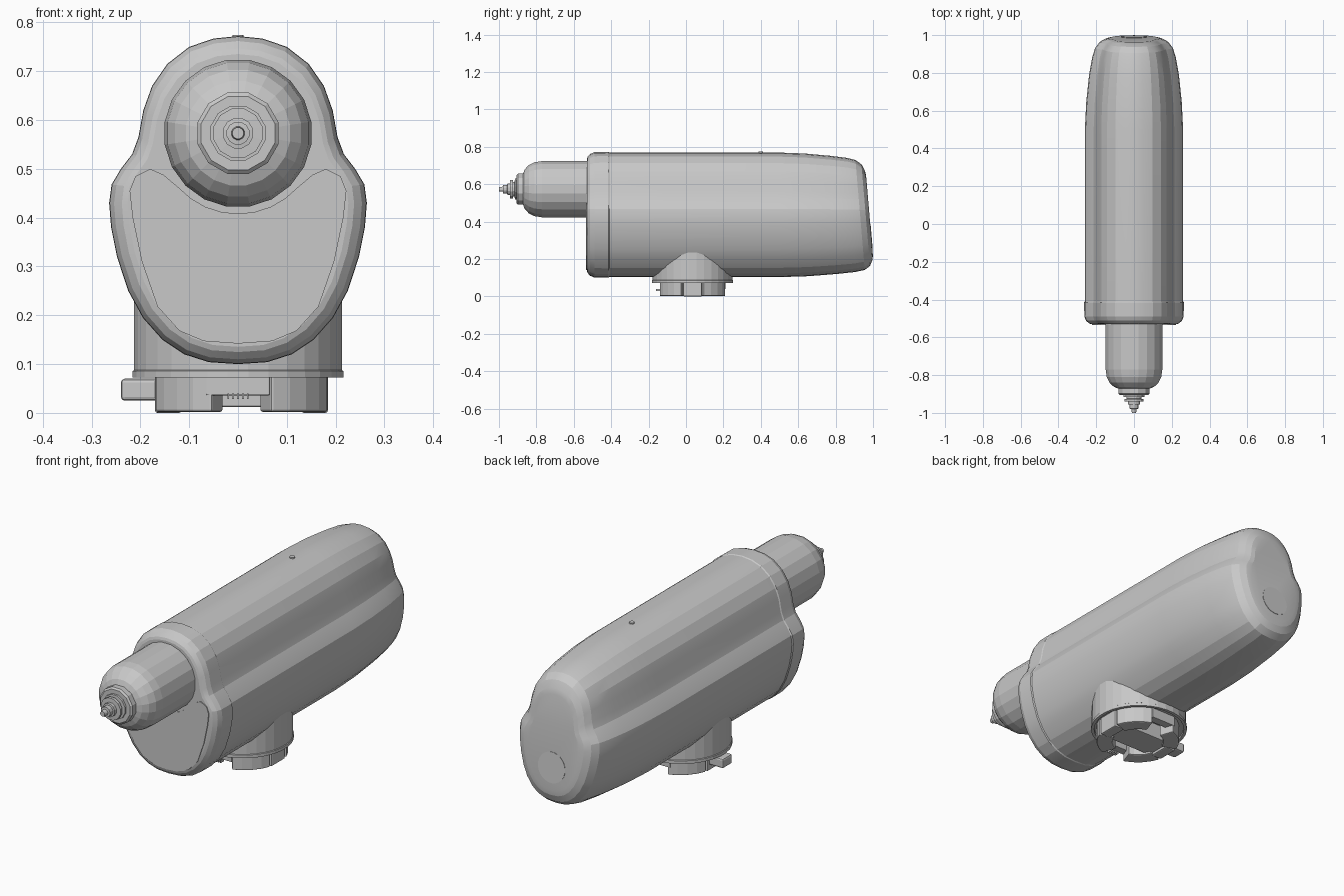
import bpy, bmesh, math
from mathutils import Matrix, Vector

if "Cube" in bpy.data.objects:
    bpy.data.objects.remove(bpy.data.objects["Cube"])

grey = bpy.data.materials.new("mid grey")
grey.diffuse_color = (0.58, 0.58, 0.58, 1)
grey.use_nodes = True
grey.node_tree.nodes["Principled BSDF"].inputs["Base Color"].default_value = grey.diffuse_color


def loft(name, rings, smooth=None):
    """Skin a list of closed rings and cap both ends."""
    bm = bmesh.new()
    vs = [[bm.verts.new(p) for p in r] for r in rings]
    n = len(vs[0])
    for a, b in zip(vs, vs[1:]):
        for i in range(n):
            j = (i + 1) % n
            bm.faces.new((a[i], a[j], b[j], b[i]))
    bm.faces.new(vs[0][::-1])
    bm.faces.new(vs[-1])
    bmesh.ops.recalc_face_normals(bm, faces=bm.faces)
    me = bpy.data.meshes.new(name)
    bm.to_mesh(me)
    bm.free()
    me.materials.append(grey)
    ob = bpy.data.objects.new(name, me)
    bpy.context.collection.objects.link(ob)
    if smooth:
        bpy.context.view_layer.objects.active = ob
        ob.select_set(True)
        bpy.ops.object.shade_smooth_by_angle(angle=math.radians(smooth))
        ob.select_set(False)
    return ob


def circle(r, n):
    return [(r * math.cos(2 * math.pi * (i + .5) / n), r * math.sin(2 * math.pi * (i + .5) / n)) for i in range(n)]


def lathe_y(name, prof, n, zc=0.573):
    return loft(name, [[(x, y, zc + z) for x, z in circle(r, n)] for y, r in prof])


def prism_z(name, outline, z0, z1, bevel=0):
    ob = loft(name, [[(x, y, z) for x, y in outline] for z in (z0, z1)])
    if bevel:
        m = ob.modifiers.new("bevel", 'BEVEL')
        m.width, m.segments = bevel, 2
    return ob


def rect(x0, x1, y0, y1):
    return [(x0, y0), (x1, y0), (x1, y1), (x0, y1)]


def mirrored(half):
    """Half outline from bottom to top, both ends on the axis."""
    return half + [(-x, z) for x, z in half[-2:0:-1]]


# main housing: keyhole-like section swept along y
section = mirrored([(0, .10), (.06, .104), (.11, .12), (.155, .15), (.195, .195), (.225, .25),
                    (.248, .32), (.26, .38), (.264, .43), (.259, .468), (.24, .50), (.217, .53),
                    (.204, .565), (.194, .62), (.176, .67), (.145, .715), (.10, .75), (.05, .767), (0, .772)])
stations = [(-.53, .038, .036, 0), (-.526, .026, .025, 0), (-.512, .010, .010, 0), (-.49, .001, .001, 0),
            (-.415, 0, 0, 0), (-.41, .004, .003, 0), (.50, .004, .003, 0), (.65, .011, .008, .3),
            (.80, .026, .02, .6), (.90, .043, .031, .85), (.95, .058, .042, 1), (.98, .08, .064, 1),
            (.995, .108, .095, 1), (1.0, .13, .12, 1)]
rings = []
for y, dx, dz, tilt in stations:
    ring = []
    for x, z in section:
        zz = .43 + (z - .43) * (1 - dz / .335)
        ring.append((x * (1 - dx / .264), y - tilt * .085 * (zz - .21), zz))
    rings.append(ring)
loft("housing", rings, 14)

# front cover panel, cut out around the nose
arc = [(.165 * math.cos(math.radians(a)), .573 + .165 * math.sin(math.radians(a))) for a in (-42, -54, -66, -78, -90)]
panel = mirrored([(0, .142), (.07, .147), (.12, .168), (.165, .218), (.197, .31), (.216, .40),
                  (.222, .455), (.210, .485), (.18, .50), (.153, .488)] + arc)
loft("front_panel", [[(x, y, z) for x, z in panel] for y in (-.525, -.534)])

# nose barrel, collar and stepped tip
lathe_y("nose_barrel", [(-.50, .152), (-.77, .152), (-.81, .146), (-.84, .131), (-.862, .108), (-.872, .082)], 20)
lathe_y("nose_collar", [(-.86, .078), (-.872, .086), (-.898, .086), (-.905, .078)], 12)
lathe_y("nose_tip", [(-.90, .058), (-.915, .058), (-.916, .04), (-.925, .04), (-.926, .052), (-.94, .052),
                     (-.941, .032), (-.955, .032), (-.956, .024), (-.978, .024), (-.979, .014), (-1.0, .012)], 12)

# mounting pedestal with a rimmed flange
CY = .035
disc = [(x, y + CY) for x, y in circle(.214, 32)]
prism_z("pedestal", disc, .088, .24)
flange = []
for r, z in ((.20, .095), (.217, .086), (.217, .072), (.203, .072), (.203, .083)):
    flange.append([(x, y + CY, z) for x, y in circle(r, 32)])
loft("flange", flange)

# bayonet lugs below the flange
for i, mid in enumerate((45, 135, 225, 315)):
    outer = [math.radians(mid + a) for a in (-26, -13, 0, 13, 26)]
    pts = [(.007 + .187 * math.cos(a), CY + .187 * math.sin(a)) for a in outer]
    pts += [(.007 + .115 * math.cos(a), CY + .115 * math.sin(a)) for a in outer[::-1]]
    prism_z(f"lug_{i + 1}", pts, .002, .09, .005)
for s in (-1, 1):
    prism_z("side_lug", rect(.007 + s * .15 - .027, .007 + s * .15 + .027, CY - .05, CY + .05), 0, .09, .005)
    prism_z("end_bridge", rect(-.065, .065, CY + s * .155 - .02, CY + s * .155 + .02), .036, .09, .003)
prism_z("connector_plate", rect(-.13, .14, CY - .07, CY + .07), .012, .09, .004)
prism_z("latch_lever", rect(-.24, -.14, CY - .035, CY + .035), .025, .07, .008)
for i in range(5):
    x = -.02 + .01 * i
    prism_z("contact_pin", rect(x - .002, x + .002, CY - .195, CY - .17), .028, .04)

# small top button
prism_z("top_button", [(x, y + .4) for x, y in circle(.012, 12)], .76, .774)

# round service cap on the tilted rear face
cap = loft("rear_cap", [[(x, y, z) for x, z in circle(.07, 24)] for y in (-.006, .002)])
cap.matrix_world = Matrix.Translation(Vector((0, 1.0 - .085 * .11, .32))) @ Matrix.Rotation(math.atan(.085), 4, 'X')
